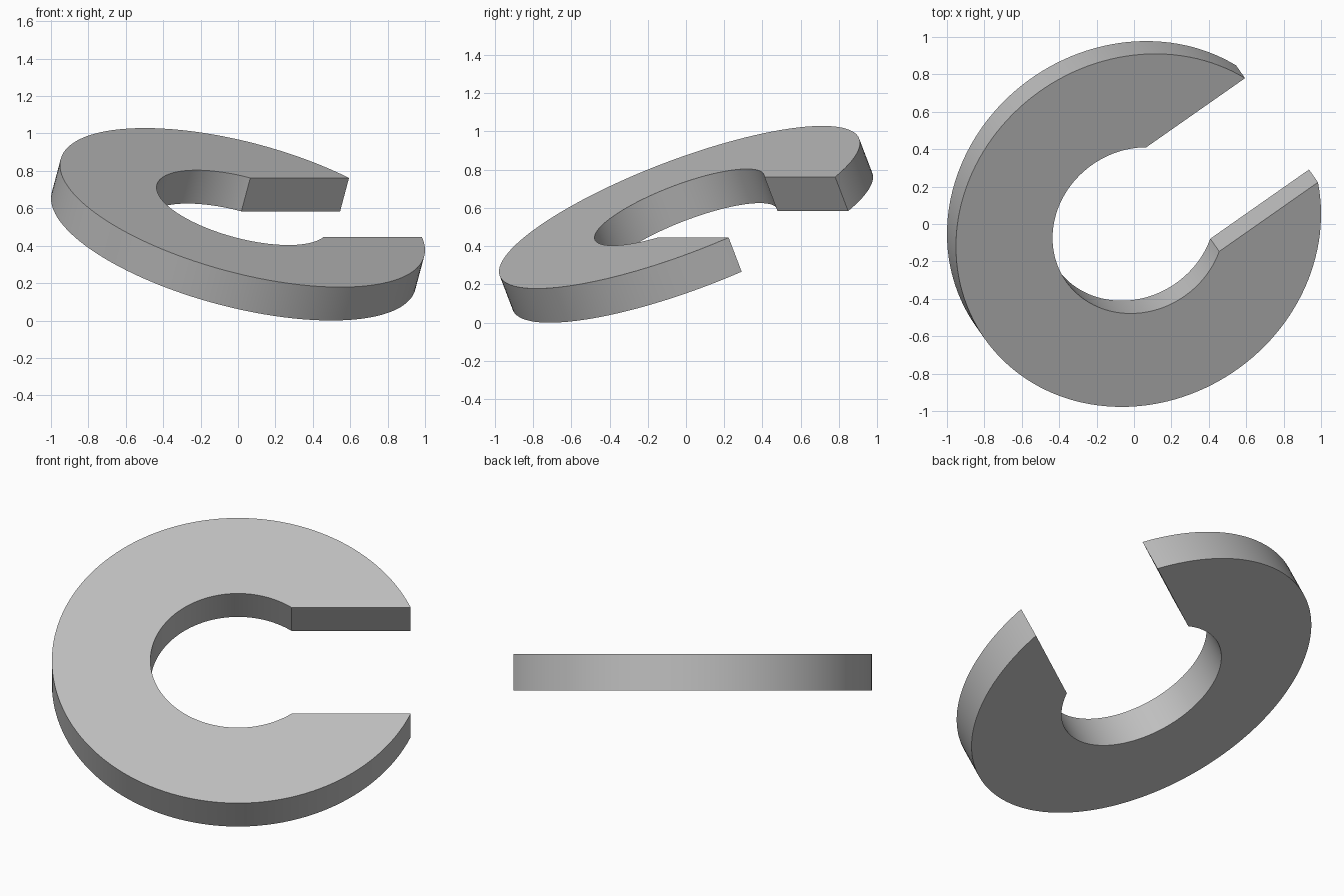
import bpy
import bmesh
from math import asin, cos, sin, pi, radians

cube = bpy.data.objects.get("Cube")
if cube:
    bpy.data.objects.remove(cube, do_unlink=True)

OUTER, INNER = 1.006, 0.4735   # radii of the ring
SLOT = 0.375                   # half width of the open slot
THICK = 0.197
STEPS = 128

# Plain grey material
grey = bpy.data.materials.new("plain_grey")
grey.use_nodes = True
colour = (0.52, 0.52, 0.52, 1)
grey.diffuse_color = colour
grey.node_tree.nodes["Principled BSDF"].inputs["Base Color"].default_value = colour


def open_arc(bm, radius):
    """Arc running round from one slot wall to the other."""
    gap = asin(SLOT / radius)
    angles = [gap + (2 * pi - 2 * gap) * i / STEPS for i in range(STEPS + 1)]
    return [bm.verts.new((radius * cos(a), radius * sin(a), -THICK / 2)) for a in angles]


# Flat C-shaped profile, extruded to its thickness
bm = bmesh.new()
outer, inner = open_arc(bm, OUTER), open_arc(bm, INNER)
for i in range(STEPS):
    bm.faces.new((outer[i], outer[i + 1], inner[i + 1], inner[i]))
solid = bmesh.ops.extrude_face_region(bm, geom=bm.faces[:], use_keep_orig=True)
top = [g for g in solid["geom"] if isinstance(g, bmesh.types.BMVert)]
bmesh.ops.translate(bm, verts=top, vec=(0, 0, THICK))
bmesh.ops.recalc_face_normals(bm, faces=bm.faces[:])

mesh = bpy.data.meshes.new("slotted_ring")
bm.to_mesh(mesh)
bm.free()
mesh.materials.append(grey)

# Tilted ring resting on its lowest edge
ring = bpy.data.objects.new("slotted_ring", mesh)
bpy.context.collection.objects.link(ring)
ring.rotation_euler = (radians(25), 0, radians(35))
ring.location.z = OUTER * sin(radians(25)) + THICK / 2 * cos(radians(25))

bpy.ops.object.select_all(action="DESELECT")
ring.select_set(True)
bpy.context.view_layer.objects.active = ring
bpy.ops.object.shade_smooth_by_angle(angle=radians(30))
